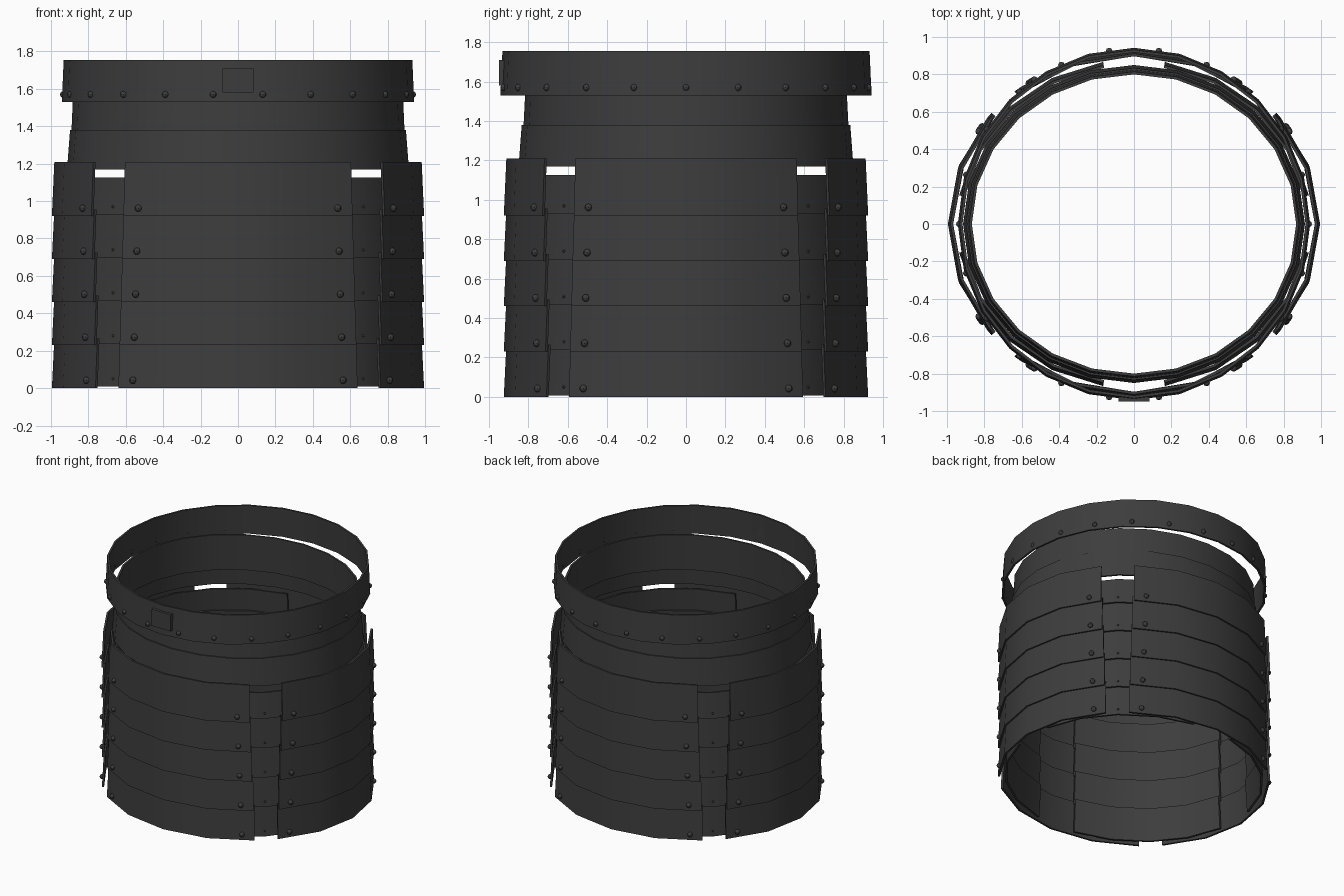
import bpy, bmesh, math
from mathutils import Matrix

if "Cube" in bpy.data.objects:
    bpy.data.objects.remove(bpy.data.objects["Cube"])

steel = bpy.data.materials.new("dark_steel")
steel.diffuse_color = (0.046, 0.046, 0.046, 1)
steel.use_nodes = True
steel.node_tree.nodes["Principled BSDF"].inputs["Base Color"].default_value = steel.diffuse_color
D = math.radians


def finish(bm, name):
    bmesh.ops.recalc_face_normals(bm, faces=bm.faces)
    me = bpy.data.meshes.new(name)
    bm.to_mesh(me)
    bm.free()
    me.materials.append(steel)
    ob = bpy.data.objects.new(name, me)
    bpy.context.collection.objects.link(ob)
    bpy.ops.object.select_all(action='DESELECT')
    ob.select_set(True)
    bpy.context.view_layer.objects.active = ob
    bpy.ops.object.shade_smooth_by_angle(angle=D(35))
    return ob


def band(bm, top, bot, a0=0, a1=360, n=24, th=0.015):
    """Elliptical plate; top and bot are (x radius, y radius, z)."""
    closed = a1 - a0 >= 360
    rows = []
    for i in range(n if closed else n + 1):
        a = D(a0 + (a1 - a0) * i / n)
        c, s = math.cos(a), math.sin(a)
        rows.append([bm.verts.new(((rx - t) * c, (ry - t) * s, z))
                     for (rx, ry, z), t in ((top, 0), (bot, 0), (bot, th), (top, th))])
    for i in range(n):
        p, q = rows[i], rows[(i + 1) % len(rows)]
        for k in range(4):
            m = (k + 1) % 4
            bm.faces.new((p[k], p[m], q[m], q[k]))
    if not closed:
        bm.faces.new(rows[0])
        bm.faces.new(rows[-1][::-1])


def rivet(bm, rx, ry, z, ang, r):
    a = D(ang)
    bmesh.ops.create_uvsphere(bm, u_segments=8, v_segments=6, radius=r,
                              matrix=Matrix.Translation((rx * math.cos(a), ry * math.sin(a), z)))


# Bottom height of each of the five lames, and top of each
bottoms = [0.92, 0.69, 0.46, 0.23, 0.0]
tops = [1.21] + [b + 0.035 for b in bottoms[:-1]]

# Outer plate stacks on four sides, with corner rivets
for name, mid in (("right_plates", 0), ("back_plates", 90), ("left_plates", 180), ("front_plates", 270)):
    bm, rv = bmesh.new(), bmesh.new()
    for i, (zt, zb) in enumerate(zip(tops, bottoms)):
        half = 38 + 0.5 * i
        band(bm, (0.982, 0.912, zt), (0.995, 0.925, zb), mid - half, mid + half, 4)
        for s in (-1, 1):
            rivet(rv, 0.986, 0.916, zb + 0.042, mid + s * (half - 5.3), 0.019)
    finish(bm, name)
    finish(rv, name + "_rivets")

# Inner lames bridging the gaps at the four corners
for name, mid in (("back_right", 45), ("back_left", 135), ("front_left", 225), ("front_right", 315)):
    bm = bmesh.new()
    for zt, zb in zip([1.125] + tops[1:], bottoms):
        band(bm, (0.933, 0.863, zt), (0.95, 0.88, zb + 0.008), mid - 35, mid + 35, 4)
        rivet(bm, 0.946, 0.876, zb + 0.05, mid, 0.008)
    finish(bm, name + "_inner_lames")

# Waist rings
bm = bmesh.new()
band(bm, (0.882, 0.815, 1.57), (0.894, 0.829, 1.29))
finish(bm, "upper_waist_ring")
bm = bmesh.new()
band(bm, (0.898, 0.834, 1.38), (0.914, 0.85, 1.17))
finish(bm, "lower_waist_ring")

# Belt with rivets
bm = bmesh.new()
band(bm, (0.932, 0.932, 1.755), (0.942, 0.942, 1.53))
finish(bm, "belt")
bm = bmesh.new()
for i in range(22):
    rivet(bm, 0.934, 0.934, 1.57, -90 + (i + 0.5) * 360 / 22, 0.018)
finish(bm, "belt_rivets")

# Buckle plate
bm = bmesh.new()
bmesh.ops.create_cube(bm, size=1, matrix=Matrix.Translation((0, -0.935, 1.645)) @ Matrix.Diagonal((0.165, 0.03, 0.13, 1)))
finish(bm, "buckle_plate")
